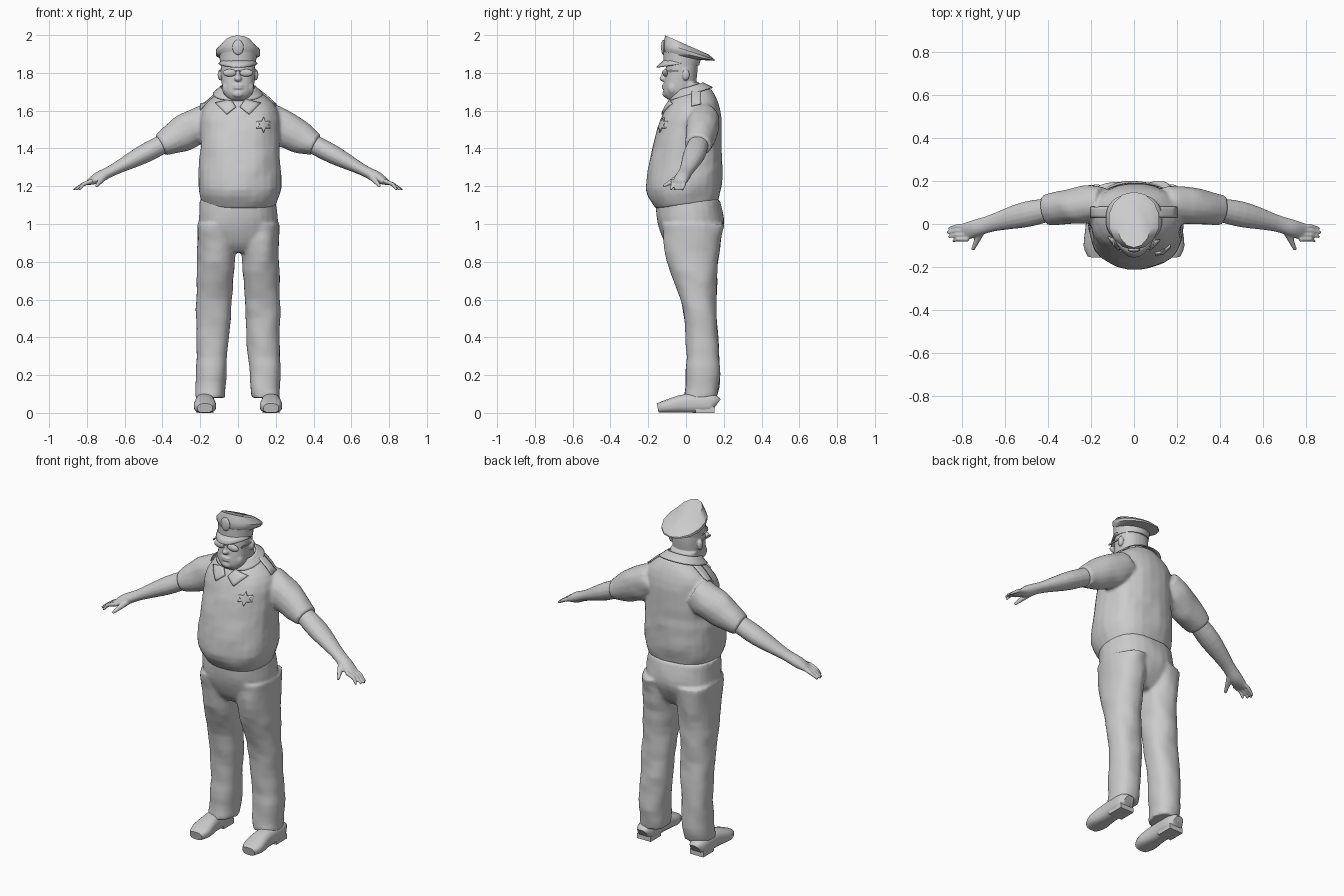
import bpy, bmesh, math
from mathutils import Vector, Matrix, noise
from mathutils.bvhtree import BVHTree

cube = bpy.data.objects.get("Cube")
if cube:
    bpy.data.objects.remove(cube, do_unlink=True)

shade = (0.6, 0.6, 0.6, 1)
grey = bpy.data.materials.new("plain grey")
grey.use_nodes = True
grey.diffuse_color = shade
grey.node_tree.nodes["Principled BSDF"].inputs["Base Color"].default_value = shade
UP = Vector((0, 0, 1))
SIDES = {"left": 1, "right": -1}


def refine(rows, steps):
    """Pass a smooth curve through a few control rows."""
    rows = [Vector(row) for row in rows]
    last = len(rows) - 1
    result = []
    for i in range(last):
        before, start, end = rows[max(i - 1, 0)], rows[i], rows[i + 1]
        after = rows[min(i + 2, last)]
        for step in range(steps):
            t = step / steps
            slope = (end - before) / 2
            bend = before - start * 2.5 + end * 2 - after / 2
            twist = (start - end) * 1.5 + (after - before) / 2
            result.append(start + slope * t + bend * t ** 2 + twist * t ** 3)
    return result + [rows[last]]


def oval(centre, across, along, power, sides, rumple):
    """Rounded ring of points, with slight cloth folds if rumpled."""
    ring = []
    for i in range(sides):
        angle = math.tau * (i + 0.5) / sides
        c, s = math.cos(angle), math.sin(angle)
        point = across * math.copysign(abs(c) ** (2 / power), c)
        point += along * math.copysign(abs(s) ** (2 / power), s)
        fold = noise.noise((centre + point) * 11)
        ring.append(centre + point * (1 + rumple * fold))
    return ring


def skin(bm, rings, caps=True):
    loops = [[bm.verts.new(point) for point in ring] for ring in rings]
    for low, high in zip(loops, loops[1:]):
        for i in range(len(low)):
            bm.faces.new((low[i - 1], low[i], high[i], high[i - 1]))
    if caps:
        bm.faces.new(loops[0])
        bm.faces.new(loops[-1])


def stack(bm, rows, centre=lambda z: 0, tilt=lambda z: 0, power=2.3, sides=28,
          rumple=0, steps=4, caps=True):
    """Upright loft; each row is height, half width, front and back."""
    rings = []
    for z, half, front, back in refine(rows, steps):
        middle = Vector((centre(z), (front + back) / 2, z))
        depth = Vector((0, (back - front) / 2, 0))
        ring = oval(middle, Vector((half, 0, 0)), depth, power, sides, rumple)
        rings.append([point + UP * tilt(z) * point.y for point in ring])
    skin(bm, rings, caps)


def tube(bm, rows, power=2, sides=16, rumple=0):
    """Loft along a path; each row is a point, sideways and upright radius."""
    rings = []
    for i, (point, wide, tall) in enumerate(rows):
        ahead = rows[min(i + 1, len(rows) - 1)][0] - rows[max(i - 1, 0)][0]
        across = UP.cross(ahead).normalized()
        upright = ahead.normalized().cross(across)
        rings.append(oval(point, across * wide, upright * tall, power, sides, rumple))
    skin(bm, rings)


def limb(bm, rows, side, rumple=0):
    """Arm section; each row is distance from the middle and two radii."""
    path = [(Vector((x * side, 0.1 - 0.22 * x * x, 1.63 - 0.52 * x)), wide, tall)
            for x, wide, tall in refine(rows, 4)]
    tube(bm, path, rumple=rumple)


def ball(bm, place, size):
    bmesh.ops.create_uvsphere(bm, u_segments=16, v_segments=10, radius=1,
                              matrix=Matrix.LocRotScale(Vector(place), None, Vector(size)))


def box(bm, place, size):
    bmesh.ops.create_cube(bm, matrix=Matrix.LocRotScale(Vector(place), None, Vector(size)))


def finish(name, bm, voxel=0, thick=0):
    """Turn the bmesh into an object, blending its pieces if a voxel size is given."""
    bmesh.ops.recalc_face_normals(bm, faces=bm.faces)
    mesh = bpy.data.meshes.new(name)
    bm.to_mesh(mesh)
    bm.free()
    mesh.materials.append(grey)
    part = bpy.data.objects.new(name, mesh)
    bpy.context.collection.objects.link(part)
    bpy.ops.object.select_all(action='DESELECT')
    part.select_set(True)
    bpy.context.view_layer.objects.active = part
    bpy.ops.object.shade_smooth_by_angle(angle=math.radians(40))
    if thick:
        solid = part.modifiers.new("thickness", 'SOLIDIFY')
        solid.thickness, solid.offset = thick, 0
    if voxel:
        blend = part.modifiers.new("blend", 'REMESH')
        blend.mode, blend.voxel_size, blend.use_smooth_shade = 'VOXEL', voxel, True
        soften = part.modifiers.new("soften", 'SMOOTH')
        soften.factor, soften.iterations = 0.5, 3
    return part


def plate(name, outline, tree, aim):
    """Thin panel laid on a surface, projected along the aim direction."""
    bm = bmesh.new()
    bm.faces.new([bm.verts.new(point) for point in outline])
    bmesh.ops.triangulate(bm, faces=bm.faces[:])
    bmesh.ops.subdivide_edges(bm, edges=bm.edges[:], cuts=3, use_grid_fill=True)
    for vert in bm.verts:
        start = vert.co - aim
        hit = tree.ray_cast(start, aim)[0] or tree.find_nearest(start)[0]
        vert.co = hit - aim * 0.006
    finish(name, bm, thick=0.008)


# Trousers: hips and two legs blended together
bm = bmesh.new()
stack(bm, [(1.13, 0.2, -0.16, 0.18), (1, 0.21, -0.15, 0.2), (0.9, 0.2, -0.11, 0.16),
           (0.85, 0.13, -0.07, 0.12)], rumple=0.03)
for side in SIDES.values():
    leg = [(1, -0.13, 0.2), (0.8, -0.1, 0.17), (0.6, -0.03, 0.16), (0.4, 0, 0.17),
           (0.2, 0, 0.18), (0.08, -0.01, 0.16)]
    stack(bm, [(z, 0.075 + 0.03 * z, front, back) for z, front, back in leg],
          centre=lambda z: side * (0.15 - 0.04 * z), rumple=0.09)
finish("trousers", bm, voxel=0.01)

# Shirt: belly, chest and short sleeves
bm = bmesh.new()
stack(bm, [(1.1, 0.19, -0.16, 0.17), (1.2, 0.22, -0.21, 0.19), (1.4, 0.21, -0.18, 0.19),
           (1.6, 0.2, -0.12, 0.18), (1.7, 0.1, -0.05, 0.13)],
      centre=lambda z: 0.01, tilt=lambda z: abs(z - 1.4) * 0.4, rumple=0.04)
for side in SIDES.values():
    limb(bm, [(0.14, 0.08, 0.09), (0.22, 0.09, 0.1), (0.32, 0.08, 0.09), (0.41, 0.07, 0.06)],
         side, rumple=0.09)
shirt = finish("shirt", bm, voxel=0.01)

for label, side in SIDES.items():
    # Bare forearm, palm, four fingers and thumb
    bm = bmesh.new()
    limb(bm, [(0.36, 0.05, 0.05), (0.5, 0.06, 0.05), (0.66, 0.04, 0.03),
              (0.74, 0.04, 0.03), (0.8, 0.04, 0.01)], side)
    for finger in range(4):
        y = -0.01 - 0.02 * finger
        reach = 0.87 - 0.007 * abs(finger - 1) ** 2
        tube(bm, [(Vector((0.77 * side, y, 1.23)), 0.012, 0.012),
                  (Vector((0.82 * side, y, 1.21)), 0.011, 0.011),
                  (Vector((reach * side, y - 0.01, 1.18)), 0.006, 0.006)])
    tube(bm, [(Vector((0.71 * side, -0.03, 1.25)), 0.02, 0.02),
              (Vector((0.75 * side, -0.12, 1.2)), 0.008, 0.008)])
    finish(label + "_arm", bm, voxel=0.005)

    # Shoe with a heel block
    bm = bmesh.new()
    shoe = [(0.16, 0.03, 0.08), (0.13, 0.05, 0.1), (0, 0.05, 0.1),
            (-0.1, 0.06, 0.07), (-0.15, 0.04, 0.05)]
    tube(bm, [(Vector((0.175 * side, y, height / 2)), wide, height / 2)
              for y, wide, height in refine(shoe, 3)], power=2.8)
    box(bm, (0.175 * side, 0.1, 0.015), (0.09, 0.1, 0.03))
    finish(label + "_shoe", bm)

# Head: neck, skull, nose, chin, lips, ears and jowls
bm = bmesh.new()
stack(bm, [(1.6, 0.09, -0.03, 0.12), (1.75, 0.08, -0.04, 0.07)])
stack(bm, [(1.66, 0.05, -0.1, -0.02), (1.7, 0.08, -0.12, 0.04), (1.8, 0.09, -0.11, 0.06),
           (1.88, 0.09, -0.1, 0.06)])
ball(bm, (0, -0.12, 1.77), (0.02, 0.02, 0.016))
ball(bm, (0, -0.11, 1.79), (0.012, 0.02, 0.03))
ball(bm, (0, -0.11, 1.69), (0.03, 0.015, 0.02))
for lip in (1.72, 1.733):
    ball(bm, (0, -0.116, lip), (0.03, 0.012, 0.007))
for side in SIDES.values():
    ball(bm, (0.095 * side, 0, 1.79), (0.013, 0.02, 0.03))
    ball(bm, (0.055 * side, -0.07, 1.72), (0.03, 0.03, 0.04))
finish("head", bm, voxel=0.005)

# Sunglasses: lenses, temples and bridge
bm = bmesh.new()
for side in SIDES.values():
    ball(bm, (0.044 * side, -0.11, 1.8), (0.036, 0.014, 0.02))
    box(bm, (0.094 * side, -0.05, 1.81), (0.006, 0.1, 0.008))
box(bm, (0, -0.12, 1.81), (0.03, 0.01, 0.006))
finish("sunglasses", bm)


# Cap: band and flared crown, tipped up towards the front
def cap_tilt(z):
    return 4 * (1.84 - z)


bm = bmesh.new()
stack(bm, [(1.84, 0.096, -0.12, 0.07), (1.89, 0.098, -0.12, 0.08)], tilt=cap_tilt, power=2)
finish("cap_band", bm)
bm = bmesh.new()
stack(bm, [(1.88, 0.09, -0.11, 0.07), (1.9, 0.12, -0.12, 0.15), (1.92, 0.12, -0.12, 0.15),
           (1.95, 0.08, -0.11, 0.12)], tilt=cap_tilt, power=2, sides=14, steps=1)
finish("cap_crown", bm)
bm = bmesh.new()
ball(bm, (0, -0.12, 1.935), (0.03, 0.012, 0.04))
finish("cap_shield", bm)

# Cap peak: a half ring that slopes down and forward
bm = bmesh.new()
arcs = []
for k in range(3):
    arc = []
    for i in range(13):
        angle = math.pi * i / 12
        ahead = math.sin(angle)
        arc.append((0.1 * math.cos(angle), -0.02 - 0.09 * ahead * (1 + k * ahead / 4),
                    1.85 + ahead * (0.02 - k / 50)))
    arcs.append([bm.verts.new(point) for point in arc])
for inner, outer in zip(arcs, arcs[1:]):
    for i in range(len(inner) - 1):
        bm.faces.new((inner[i], inner[i + 1], outer[i + 1], outer[i]))
bmesh.ops.remove_doubles(bm, verts=bm.verts, dist=0.001)
finish("cap_peak", bm, thick=0.007)

# Collar, collar points and shoulder straps
bm = bmesh.new()
stack(bm, [(1.68, 0.13, -0.09, 0.14), (1.72, 0.09, -0.06, 0.09)],
      tilt=lambda z: 0.3, caps=False)
finish("collar", bm, thick=0.006)
tree = BVHTree.FromObject(shirt, bpy.context.evaluated_depsgraph_get())
backward = Vector((0, 1, 0))
for label, side in SIDES.items():
    flap = [(0.01, 1.62), (0.06, 1.58), (0.12, 1.64), (0.04, 1.66)]
    plate(label + "_collar_point", [(x * side, 0, z) for x, z in flap], tree, backward)
    strap = [(0.1, 0.03), (0.2, 0.03), (0.2, 0.08), (0.1, 0.08)]
    plate(label + "_shoulder_strap", [(x * side, y, 2) for x, y in strap], tree, -UP)

# Six-pointed chest badge
star = []
for i in range(12):
    radius = 0.02 if i % 2 else 0.04
    angle = math.tau * i / 12
    star.append((0.135 + radius * math.sin(angle), 0, 1.525 + radius * math.cos(angle)))
plate("chest_badge", star, tree, backward)
